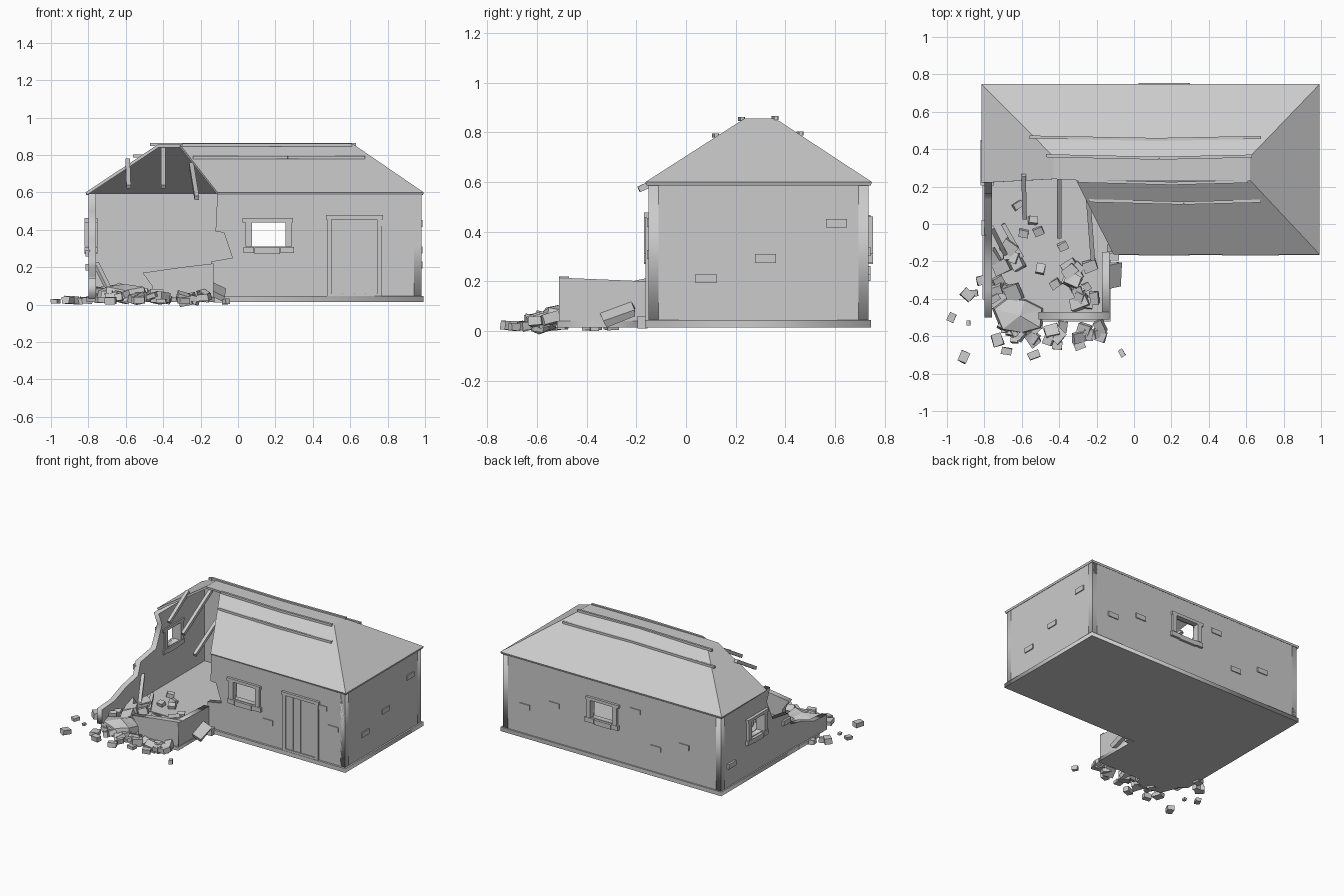
import bpy, bmesh, math, random
from mathutils import Vector, Matrix

if "Cube" in bpy.data.objects:
    bpy.data.objects.remove(bpy.data.objects["Cube"])

random.seed(7)
stone = bpy.data.materials.new("pale_stone")
stone.diffuse_color = (0.6, 0.6, 0.6, 1)
stone.use_nodes = True
stone.node_tree.nodes["Principled BSDF"].inputs["Base Color"].default_value = stone.diffuse_color


def add_mesh(name, bm):
    bmesh.ops.recalc_face_normals(bm, faces=bm.faces)
    me = bpy.data.meshes.new(name)
    bm.to_mesh(me)
    bm.free()
    me.materials.append(stone)
    ob = bpy.data.objects.new(name, me)
    bpy.context.collection.objects.link(ob)
    return ob


def box_into(bm, center, size, rot=Matrix.Identity(4), jitter=0.0):
    vs = bmesh.ops.create_cube(bm, size=1)["verts"]
    for v in vs:
        p = Vector([v.co[i] * size[i] * (1 + random.uniform(-jitter, jitter)) for i in range(3)])
        v.co = rot @ p + Vector(center)


def boxes(name, items):
    """items: (x0, x1, y0, y1, z0, z1)"""
    bm = bmesh.new()
    for a, b, c, d, e, f in items:
        box_into(bm, ((a + b) / 2, (c + d) / 2, (e + f) / 2), (b - a, d - c, f - e))
    return add_mesh(name, bm)


def beam(name, a, b, w=0.02):
    a, b = Vector(a), Vector(b)
    bm = bmesh.new()
    rot = (b - a).to_track_quat('Z', 'Y').to_matrix().to_4x4()
    box_into(bm, (a + b) / 2, (w, w, (b - a).length), rot)
    return add_mesh(name, bm)


def panel(name, loops, half, loc, rot):
    """Filled outline with holes, extruded both ways by half."""
    cu = bpy.data.curves.new(name, 'CURVE')
    cu.dimensions, cu.fill_mode, cu.extrude = '2D', 'BOTH', half
    for loop in loops:
        sp = cu.splines.new('POLY')
        sp.points.add(len(loop) - 1)
        for p, (u, v) in zip(sp.points, loop):
            p.co = (u, v, 0, 1)
        sp.use_cyclic_u = True
    tmp = bpy.data.objects.new(name, cu)
    bpy.context.collection.objects.link(tmp)
    bpy.context.view_layer.update()
    me = bpy.data.meshes.new_from_object(tmp.evaluated_get(bpy.context.evaluated_depsgraph_get()))
    bpy.data.objects.remove(tmp)
    bm = bmesh.new()
    bm.from_mesh(me)
    bmesh.ops.remove_doubles(bm, verts=bm.verts, dist=1e-5)
    ob = add_mesh(name, bm)
    ob.location, ob.rotation_euler = loc, rot
    return ob


def rect(a, b, c, d):
    return [(a, c), (b, c), (b, d), (a, d)]


FACE_Y = (math.pi / 2, 0, 0)             # outline drawn in x, z
FACE_X = (math.pi / 2, 0, math.pi / 2)   # outline drawn in y, z
T = 0.02
Z0, ZE = 0.03, 0.595

# Foundation and floor, with the broken front wing
panel("foundation", [[(-0.81, 0.745), (-0.81, -0.165), (-0.13, -0.165), (0.992, -0.165), (0.992, 0.745)]],
      0.015, (0, 0, 0.03), (0, 0, 0))
panel("wing_floor", [[(-0.81, -0.16), (-0.81, -0.4), (-0.66, -0.52), (-0.125, -0.52), (-0.125, -0.16)]],
      0.0125, (0, 0, 0.0275), (0, 0, 0))

# Main walls
win = rect(0.07, 0.26, 0.31, 0.45)
panel("front_wall", [[(0.98, Z0), (0.98, ZE), (-0.11, ZE), (-0.12, 0.39), (-0.075, 0.385), (-0.03, 0.25),
                      (-0.145, 0.23), (-0.13, Z0)], win], T, (0, -0.13, 0), FACE_Y)
panel("back_wall", [rect(-0.8, 0.98, Z0, ZE), win], T, (0, 0.715, 0), FACE_Y)
panel("right_wall", [rect(-0.15, 0.735, Z0, ZE)], T, (0.96, 0, 0), FACE_X)
panel("left_wall", [[(0.735, Z0), (0.735, ZE), (0.16, ZE), (0.2, 0.5), (0.13, 0.35), (-0.05, 0.32), (-0.08, 0.23),
                     (-0.22, 0.2), (-0.35, 0.15), (-0.5, 0.14), (-0.5, Z0)],
                    rect(0.25, 0.41, 0.31, 0.45)], T, (-0.78, 0, 0), FACE_X)

# Low ruined wing walls
panel("wing_right_wall", [[(-0.51, Z0), (-0.15, Z0), (-0.15, 0.2), (-0.51, 0.215)]], T, (-0.15, 0, 0), FACE_X)
panel("wing_front_wall", [[(-0.45, Z0), (-0.131, Z0), (-0.131, 0.22), (-0.3, 0.2), (-0.51, 0.17), (-0.46, 0.1)]],
      T, (0, -0.491, 0), FACE_Y)

# Hipped roof with the front left corner broken away
bm = bmesh.new()
ridge_z, eave_z = 0.855, 0.6
V = [bm.verts.new(p) for p in [
    (-0.815, 0.22, eave_z), (-0.815, 0.748, eave_z), (0.993, 0.748, eave_z), (0.993, -0.163, eave_z),
    (-0.11, -0.163, eave_z), (-0.31, 0.235, ridge_z), (0.62, 0.235, ridge_z), (0.62, 0.36, ridge_z),
    (-0.43, 0.36, ridge_z), (-0.43, 0.24, ridge_z)]]
for f in [(0, 9, 8, 1), (1, 8, 7, 2), (2, 7, 6, 3), (3, 6, 5, 4), (5, 6, 7, 8, 9)]:
    bm.faces.new([V[i] for i in f])
roof = add_mesh("roof", bm)
if roof.data.polygons[4].normal.z < 0:
    roof.data.flip_normals()
sol = roof.modifiers.new("thickness", 'SOLIDIFY')
sol.thickness, sol.offset = 0.016, -1

# Long poles on the roof, slightly kinked
for i, (y, z, x0, x1) in enumerate([(0.46, 0.795, -0.56, 0.68), (0.36, 0.857, -0.47, 0.63),
                                    (0.225, 0.853, -0.3, 0.61), (0.12, 0.787, -0.24, 0.68)]):
    xm = x0 + (x1 - x0) * 0.55
    beam(f"roof_pole_{i}_left", (x0, y + 0.005, z), (xm, y - 0.008, z), 0.016)
    beam(f"roof_pole_{i}_right", (xm, y - 0.008, z), (x1, y + 0.003, z), 0.016)

# Broken rafters and fallen beams
for i, (a, b) in enumerate([((-0.59, 0.26, 0.77), (-0.585, 0.03, 0.63)), ((-0.4, 0.26, 0.83), (-0.4, -0.07, 0.63)),
                            ((-0.25, 0.2, 0.75), (-0.22, -0.19, 0.57)), ((-0.7, 0.0, 0.08), (-0.6, -0.18, 0.06)),
                            ((-0.76, -0.02, 0.22), (-0.68, -0.18, 0.06))]):
    beam(f"broken_rafter_{i}", a, b, 0.024)

# Window surrounds: lintel, two jambs, three sill blocks
def surround(a, b):
    return [(a - 0.045, b + 0.035, 0.44, 0.462), (a - 0.03, a + 0.005, 0.31, 0.44), (b - 0.005, b + 0.03, 0.31, 0.44),
            (a - 0.04, a + 0.015, 0.275, 0.308), (a + 0.018, b - 0.035, 0.27, 0.305), (b - 0.032, b + 0.04, 0.275, 0.308)]

S = surround(0.07, 0.26)
boxes("front_window_surround", [(a, b, -0.168, -0.13, c, d) for a, b, c, d in S])
boxes("back_window_surround", [(a, b, 0.715, 0.753, c, d) for a, b, c, d in S])
boxes("left_window_surround", [(-0.822, -0.75, a, b, c, d) for a, b, c, d in surround(0.25, 0.41)])

# Door: leaf planks, posts, lintel and threshold
boxes("door_planks", [(0.502 + i * 0.06, 0.56 + i * 0.06, -0.156, -0.145, 0.06, 0.45) for i in range(4)])
boxes("door_frame", [(0.475, 0.5, -0.163, -0.14, 0.045, 0.455), (0.742, 0.767, -0.163, -0.14, 0.045, 0.455),
                     (0.47, 0.775, -0.168, -0.14, 0.455, 0.478), (0.5, 0.742, -0.163, -0.14, 0.045, 0.06)])

# Exposed bricks on the walls
h, k = 0.042, 0.018
boxes("front_bricks", [(x - h, x + h, -0.156, -0.14, z - k, z + k) for x, z in
                       [(0.35, 0.215), (0.79, 0.437), (0.885, 0.308)]])
boxes("right_bricks", [(0.97, 0.987, y - h, y + h, z - k, z + k) for y, z in
                       [(0.08, 0.212), (0.32, 0.292), (0.605, 0.434)]])
boxes("back_bricks", [(x - h, x + h, 0.72, 0.742, z - k, z + k) for x, z in
                      [(0.8, 0.245), (0.56, 0.32), (-0.1, 0.45), (-0.27, 0.22), (-0.5, 0.295)]])
boxes("left_bricks", [(-0.815, -0.79, y - h, y + h, z - k, z + k) for y, z in [(-0.02, 0.275), (0.62, 0.2)]])

# Large cracked slab spilling over the wing corner
bm = bmesh.new()
rim = [(-0.76, -0.45), (-0.71, -0.57), (-0.6, -0.59), (-0.49, -0.56), (-0.48, -0.45), (-0.58, -0.4), (-0.68, -0.39)]
low = [bm.verts.new((x, y, 0.015)) for x, y in rim]
mid = [bm.verts.new((x * 0.9 - 0.062, y * 0.9 - 0.049, 0.075 + 0.02 * (i % 2))) for i, (x, y) in enumerate(rim)]
peak = bm.verts.new((-0.61, -0.49, 0.11))
bm.faces.new(low)
for i in range(7):
    j = (i + 1) % 7
    bm.faces.new((low[i], low[j], mid[j], mid[i]))
    bm.faces.new((mid[i], mid[j], peak))
add_mesh("collapsed_slab", bm)

# Rubble: placed outliers, then a scatter around the wing
def rock(bm, x, y, z, s, tilt=0.35):
    rot = (Matrix.Rotation(random.uniform(0, 6.28), 4, 'Z') @ Matrix.Rotation(random.uniform(-tilt, tilt), 4, 'X')
           @ Matrix.Rotation(random.uniform(-tilt, tilt), 4, 'Y'))
    box_into(bm, (x, y, z), (s, s * random.uniform(0.65, 0.9), s * random.uniform(0.45, 0.7)), rot, 0.12)

bm = bmesh.new()
for x, y, s in [(-0.975, -0.5, 0.045), (-0.89, -0.38, 0.065), (-0.86, -0.37, 0.05), (-0.885, -0.53, 0.025),
                (-0.91, -0.71, 0.06), (-0.535, -0.7, 0.06), (-0.68, -0.68, 0.055), (-0.065, -0.69, 0.04),
                (-0.29, -0.65, 0.055), (-0.41, -0.65, 0.05), (-0.73, -0.62, 0.065), (-0.81, -0.3, 0.06)]:
    rock(bm, x, y, s * 0.33 + 0.003, s, 0.08)
for i in range(24):
    rock(bm, random.uniform(-0.8, -0.16), random.uniform(-0.62, -0.53), random.uniform(0.025, 0.05),
         random.uniform(0.05, 0.085))
for i in range(15):
    rock(bm, random.uniform(-0.36, -0.19), random.uniform(-0.44, -0.18), random.uniform(0.05, 0.09),
         random.uniform(0.05, 0.1))
for i in range(12):
    rock(bm, random.uniform(-0.78, -0.62), random.uniform(-0.42, -0.12), random.uniform(0.05, 0.08),
         random.uniform(0.05, 0.09))
for x, y in [(-0.54, 0.02), (-0.51, -0.04), (-0.59, -0.05), (-0.38, -0.12), (-0.5, -0.24), (-0.42, -0.32),
             (-0.62, 0.1)]:
    rock(bm, x, y, 0.06, 0.05)
add_mesh("rubble", bm)

# Leaning fragment and stub beside the wing wall
bm = bmesh.new()
box_into(bm, (-0.11, -0.27, 0.07), (0.08, 0.13, 0.03), Matrix.Rotation(0.35, 4, 'X') @ Matrix.Rotation(0.5, 4, 'Y'), 0.1)
box_into(bm, (-0.105, -0.175, 0.035), (0.05, 0.04, 0.05))
add_mesh("leaning_fragment", bm)
